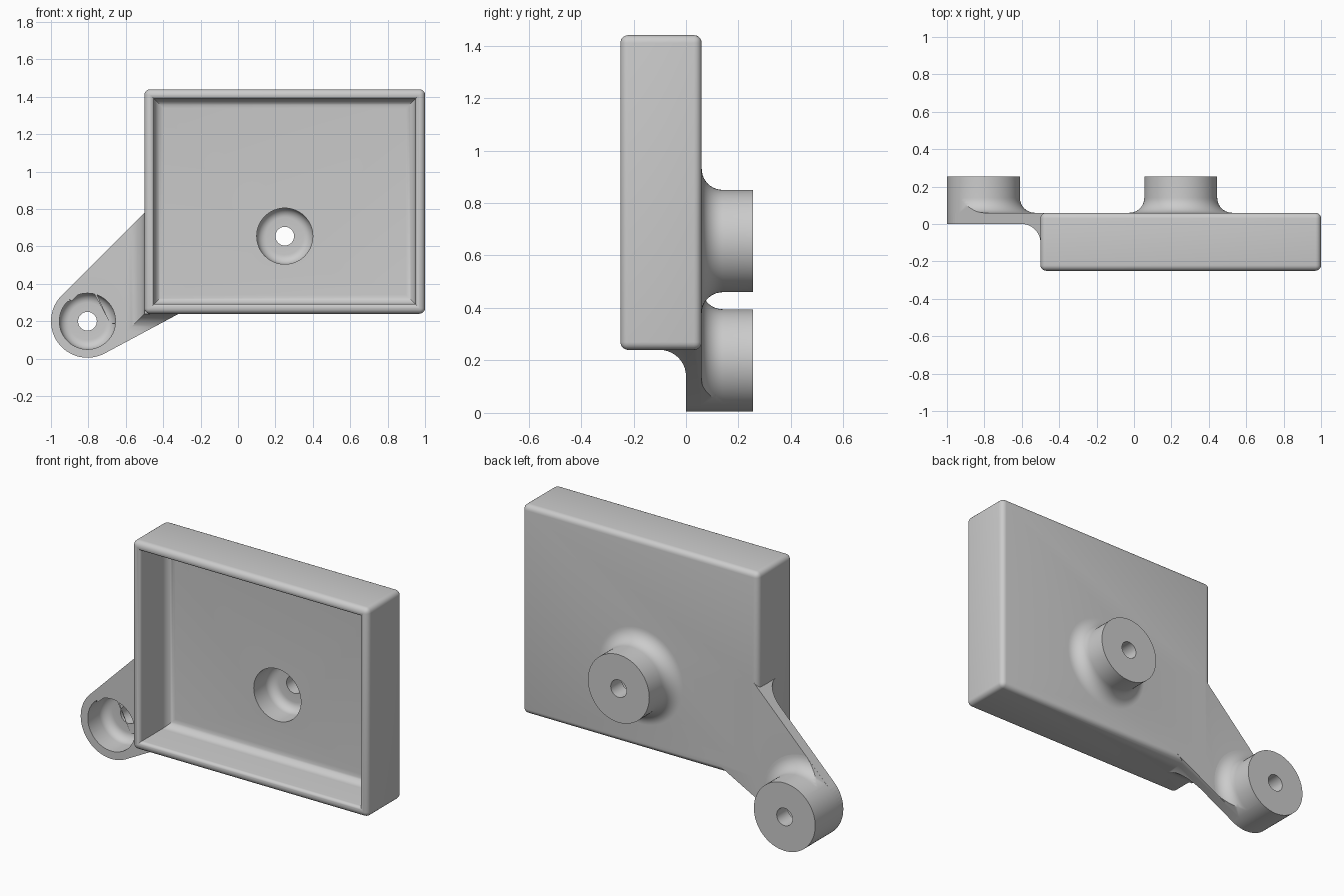
import bpy, bmesh, math
from mathutils import Vector

if "Cube" in bpy.data.objects:
    bpy.data.objects.remove(bpy.data.objects["Cube"])

SEG = 64
TRAY_X, TRAY_Z = (-0.5, 1.0), (0.24, 1.44)
FRONT, BACK = -0.25, 0.06
ARM = (-0.805, 0.2)      # boss centres as (x, z)
MID = (0.25, 0.655)

grey = bpy.data.materials.new("plain grey")
grey.diffuse_color = (0.6, 0.6, 0.6, 1)
grey.use_nodes = True
grey.node_tree.nodes["Principled BSDF"].inputs["Base Color"].default_value = grey.diffuse_color


def loft(name, loops, close_loop=False, cyclic=True):
    """Skin equal-length point loops; cap the ends or join last loop to first."""
    bm = bmesh.new()
    rows = [[bm.verts.new(p) for p in lp] for lp in loops]
    n = len(rows[0])
    pairs = list(zip(rows, rows[1:])) + ([(rows[-1], rows[0])] if close_loop else [])
    for a, b in pairs:
        for i in range(n if cyclic else n - 1):
            j = (i + 1) % n
            bm.faces.new((a[i], a[j], b[j], b[i]))
    if not close_loop:
        bm.faces.new(rows[0])
        bm.faces.new(rows[-1])
    elif not cyclic:
        bm.faces.new([r[0] for r in rows])
        bm.faces.new([r[-1] for r in rows])
    bmesh.ops.recalc_face_normals(bm, faces=bm.faces)
    me = bpy.data.meshes.new(name)
    bm.to_mesh(me)
    bm.free()
    ob = bpy.data.objects.new(name, me)
    bpy.context.collection.objects.link(ob)
    me.materials.append(grey)
    return ob


def lathe(name, centre, profile, ring=False):
    """Turn a (radius, y) profile about a y-directed axis."""
    def circle(r, y):
        return [Vector((centre[0] + r * math.cos(2 * math.pi * i / SEG), y,
                        centre[1] + r * math.sin(2 * math.pi * i / SEG))) for i in range(SEG)]
    return loft(name, [circle(r, y) for r, y in profile], close_loop=ring)


def prism(name, outline, y0, y1):
    return loft(name, [[(x, y, z) for x, z in outline] for y in (y0, y1)])


def arc(cx, cy, r, a0, a1, n=10):
    return [(cx + r * math.cos(math.radians(a0 + (a1 - a0) * i / n)),
             cy + r * math.sin(math.radians(a0 + (a1 - a0) * i / n))) for i in range(n + 1)]


def apply_mod(ob, mod):
    bpy.context.view_layer.objects.active = ob
    bpy.ops.object.modifier_apply(modifier=mod.name)


def boolean(ob, other, op):
    m = ob.modifiers.new("cut", 'BOOLEAN')
    m.operation, m.solver, m.object = op, 'EXACT', other
    apply_mod(ob, m)
    bpy.data.objects.remove(other)


def arm_outline(r):
    """Teardrop from the arm boss to the tray corner, tangent to radius r."""
    pts = arc(ARM[0], ARM[1], r, 135, 298.125, 29)
    first, last = pts[0], pts[-1]
    slope = math.tan(math.radians(28.125))
    return pts + [(-0.22, last[1] + slope * (-0.22 - last[0])), (-0.22, 0.30),
                  (-0.46, 0.30), (-0.46, first[1] + (-0.46 - first[0]))]


# tray block with rounded edges
rect = [(TRAY_X[0], TRAY_Z[0]), (TRAY_X[1], TRAY_Z[0]), (TRAY_X[1], TRAY_Z[1]), (TRAY_X[0], TRAY_Z[1])]
tray = prism("bracket_tray", rect, FRONT, BACK)
bev = tray.modifiers.new("round", 'BEVEL')
bev.width, bev.segments = 0.03, 5
apply_mod(tray, bev)

# arm plate
boolean(tray, prism("arm_plate", arm_outline(0.195), 0.0, BACK), 'UNION')

# cove between arm plate and tray sides, mitred at the tray corner
section = [(-0.04, -0.1)] + arc(0.1, -0.1, 0.1, 180, 90) + [(0.1, 0.03), (-0.04, 0.03)]
cove = loft("arm_cove", [[(-0.5 - d, y, 1.1), (-0.5 - d, y, 0.24 - d), (0.3, y, 0.24 - d)]
                         for d, y in section], close_loop=True, cyclic=False)
boolean(cove, prism("cove_clip", arm_outline(0.1945), -0.3, 0.2), 'INTERSECT')
boolean(tray, cove, 'UNION')

# bosses with flared roots; the arm's flare is trimmed to the arm outline
flare = arc(0.275, 0.14, 0.08, 270, 180)
for name, c in (("arm", ARM), ("middle", MID)):
    boss = lathe(name + "_boss", c, [(0.195, 0.0 if c is ARM else 0.02), (0.195, 0.255)])
    root = lathe(name + "_flare", c, [(0.17, 0.03), (0.275, 0.03)] + flare + [(0.17, 0.14)], ring=True)
    if c is ARM:
        boolean(root, prism("flare_clip", arm_outline(0.1945), -0.1, 0.4), 'INTERSECT')
    boolean(tray, root, 'UNION')
    boolean(tray, boss, 'UNION')

# tray cavity: rounded lip at the front, fillet round the floor
steps = [(0.032, -0.3)] + arc(0.032, -0.23, 0.02, -90, 0, 5) + arc(0.102, -0.05, 0.05, 180, 90, 8)
cavity = loft("cavity_cutter", [[(TRAY_X[0] + d, y, TRAY_Z[0] + d), (TRAY_X[1] - d, y, TRAY_Z[0] + d),
                                 (TRAY_X[1] - d, y, TRAY_Z[1] - d), (TRAY_X[0] + d, y, TRAY_Z[1] - d)]
                                for d, y in steps])
boolean(tray, cavity, 'DIFFERENCE')

# round pockets with filleted floors and through holes
for c in (ARM, MID):
    pocket = [(0.15, -0.08)] + arc(0.1, 0.105, 0.05, 0, 90, 8) + [(0.05, 0.155), (0.05, 0.35)]
    boolean(tray, lathe("pocket_cutter", c, pocket), 'DIFFERENCE')

# smooth the rounded surfaces, keep the edges crisp
bpy.ops.object.select_all(action='DESELECT')
tray.select_set(True)
bpy.context.view_layer.objects.active = tray
bpy.ops.object.shade_smooth_by_angle(angle=math.radians(30))
